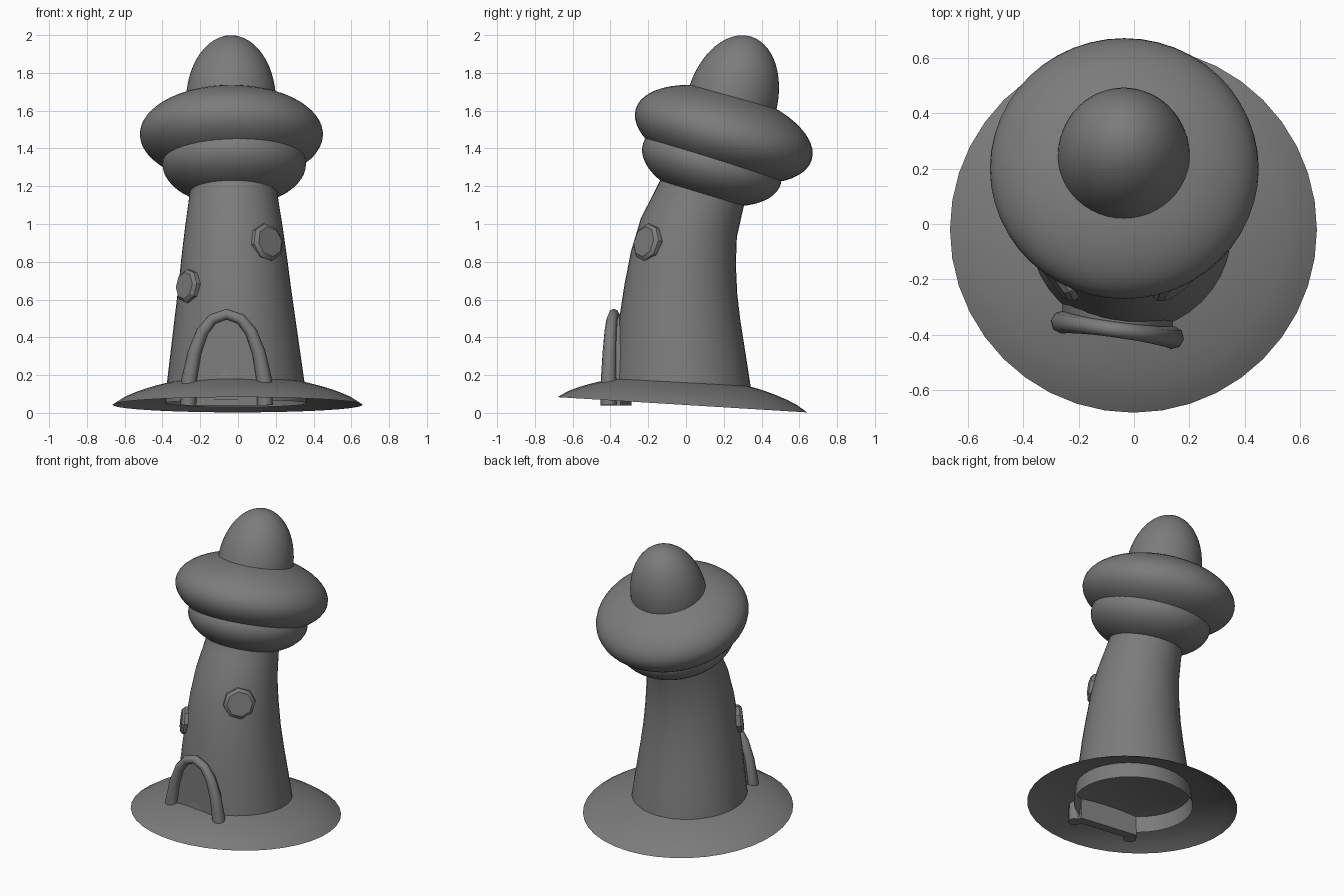
import bpy, bmesh, math
from mathutils import Vector, Matrix

cube = bpy.data.objects.get("Cube")
if cube:
    bpy.data.objects.remove(cube, do_unlink=True)

grey = bpy.data.materials.new("stone_grey")
grey.use_nodes = True
grey.diffuse_color = (0.2, 0.2, 0.2, 1)
grey.node_tree.nodes["Principled BSDF"].inputs["Base Color"].default_value = (0.2, 0.2, 0.2, 1)

UP = Vector((0, 0, 1))


def lean(deg):
    """Axis leaning towards the back."""
    a = math.radians(deg)
    return Vector((0, math.sin(a), math.cos(a)))


def finish(obj, angle=40):
    obj.data.materials.append(grey)
    bpy.ops.object.select_all(action='DESELECT')
    obj.select_set(True)
    bpy.context.view_layer.objects.active = obj
    bpy.ops.object.shade_smooth_by_angle(angle=math.radians(angle))


def to_object(name, bm, angle=40):
    bmesh.ops.recalc_face_normals(bm, faces=bm.faces)
    mesh = bpy.data.meshes.new(name)
    bm.to_mesh(mesh)
    bm.free()
    obj = bpy.data.objects.new(name, mesh)
    bpy.context.collection.objects.link(obj)
    finish(obj, angle)
    return obj


def loft(name, rings, sides=40, cap=False, angle=40):
    """Skin circles given as (centre, radius, axis)."""
    bm = bmesh.new()
    loops = []
    for centre, radius, axis in rings:
        turn = UP.rotation_difference(axis)
        loops.append([bm.verts.new(Vector(centre) + turn @ Vector(
            (radius * math.cos(t), radius * math.sin(t), 0)))
            for t in (2 * math.pi * i / sides for i in range(sides))])
    for a, b in zip(loops, loops[1:]):
        for i in range(sides):
            j = (i + 1) % sides
            bm.faces.new((a[i], a[j], b[j], b[i]))
    if cap:
        bm.faces.new(loops[-1])
    return to_object(name, bm, angle)


def ellipsoid(name, centre, radius, half_height, deg):
    bm = bmesh.new()
    bmesh.ops.create_uvsphere(bm, u_segments=48, v_segments=28, radius=1)
    turn = UP.rotation_difference(lean(deg)).to_matrix().to_4x4()
    size = Matrix.Diagonal((radius, radius, half_height, 1))
    bm.transform(Matrix.Translation(centre) @ turn @ size)
    to_object(name, bm)


# Shallow open dome at the foot
axis = lean(3.5)
foot = Vector((-0.002, -0.02, 0.043))
dome = []
for k in range(13):
    r = 1 - k / 12 * 0.99
    dome.append((foot + axis * 0.155 * (1 - r * r) ** 0.8, 0.662 * r, axis))
loft("base_dome", dome, cap=True)

# Leaning, tapering tower: y, z, radius, lean
rows = [(-0.02, 0.05, 0.375, 3), (-0.022, 0.17, 0.363, 3), (-0.027, 0.33, 0.342, 2),
        (-0.032, 0.5, 0.32, 2), (-0.028, 0.65, 0.3, 4), (-0.014, 0.82, 0.28, 7),
        (0.015, 0.98, 0.259, 11), (0.06, 1.1, 0.241, 14), (0.09, 1.18, 0.23, 16),
        (0.118, 1.28, 0.225, 16)]
loft("tower", [((-0.01 - 0.012 * z, y, z), r, lean(d)) for y, z, r, d in rows])

# Rounded storeys of the leaning top
ellipsoid("collar", (-0.02, 0.137, 1.318), 0.38, 0.205, 16)
ellipsoid("brim", (-0.035, 0.2, 1.475), 0.485, 0.234, 16)
ellipsoid("roof_cap", (-0.037, 0.242, 1.645), 0.239, 0.362, 16)


# Eight-sided windows
def window(name, centre, heading, rise, radius):
    a = math.radians(heading)
    n = Vector((math.cos(a), math.sin(a), rise)).normalized()
    c = Vector(centre)
    steps = [(-0.06, 0.9), (0.0, 1), (0.02, 0.97), (0.036, 0.78)]
    loft(name, [(c + n * d, radius * s, n) for d, s in steps], 8, True, 30)


window("left_window", (0.148, -0.197, 0.9), -50, 0.2, 0.104)
window("right_window", (-0.257, -0.195, 0.67), 217, 0.12, 0.092)

# Doorway: half arch as (offset, height, tube radius), mirrored
half = [(-0.205, 0.04, 0.042), (-0.2, 0.18, 0.041), (-0.172, 0.32, 0.036),
        (-0.13, 0.43, 0.032), (-0.075, 0.497, 0.029)]
arch = half + [(0, 0.523, 0.028)] + [(-u, z, r) for u, z, r in reversed(half)]
door_place = Matrix.Translation((-0.06, -0.382, 0)) @ Matrix.Rotation(math.radians(-8), 4, 'Z')

curve = bpy.data.curves.new("door_frame", 'CURVE')
curve.dimensions = '3D'
curve.bevel_depth = 1
curve.bevel_resolution = 2
curve.use_fill_caps = True
line = curve.splines.new('POLY')
line.points.add(len(arch) - 1)
for p, (u, z, r) in zip(line.points, arch):
    p.co = (*(door_place @ Vector((u, 0, z))), 1)
    p.radius = r
frame = bpy.data.objects.new("door_frame", curve)
bpy.context.collection.objects.link(frame)
bpy.ops.object.select_all(action='DESELECT')
frame.select_set(True)
bpy.context.view_layer.objects.active = frame
bpy.ops.object.convert(target='MESH')
finish(bpy.context.view_layer.objects.active, 60)

# Door slab filling the arch
bm = bmesh.new()
front = bm.faces.new([bm.verts.new(door_place @ Vector((u, 0.005, z))) for u, z, r in arch])
out = bmesh.ops.extrude_face_region(bm, geom=[front])
back = [v for v in out["geom"] if isinstance(v, bmesh.types.BMVert)]
bmesh.ops.translate(bm, verts=back, vec=(0, 0.06, 0))
to_object("door", bm)
